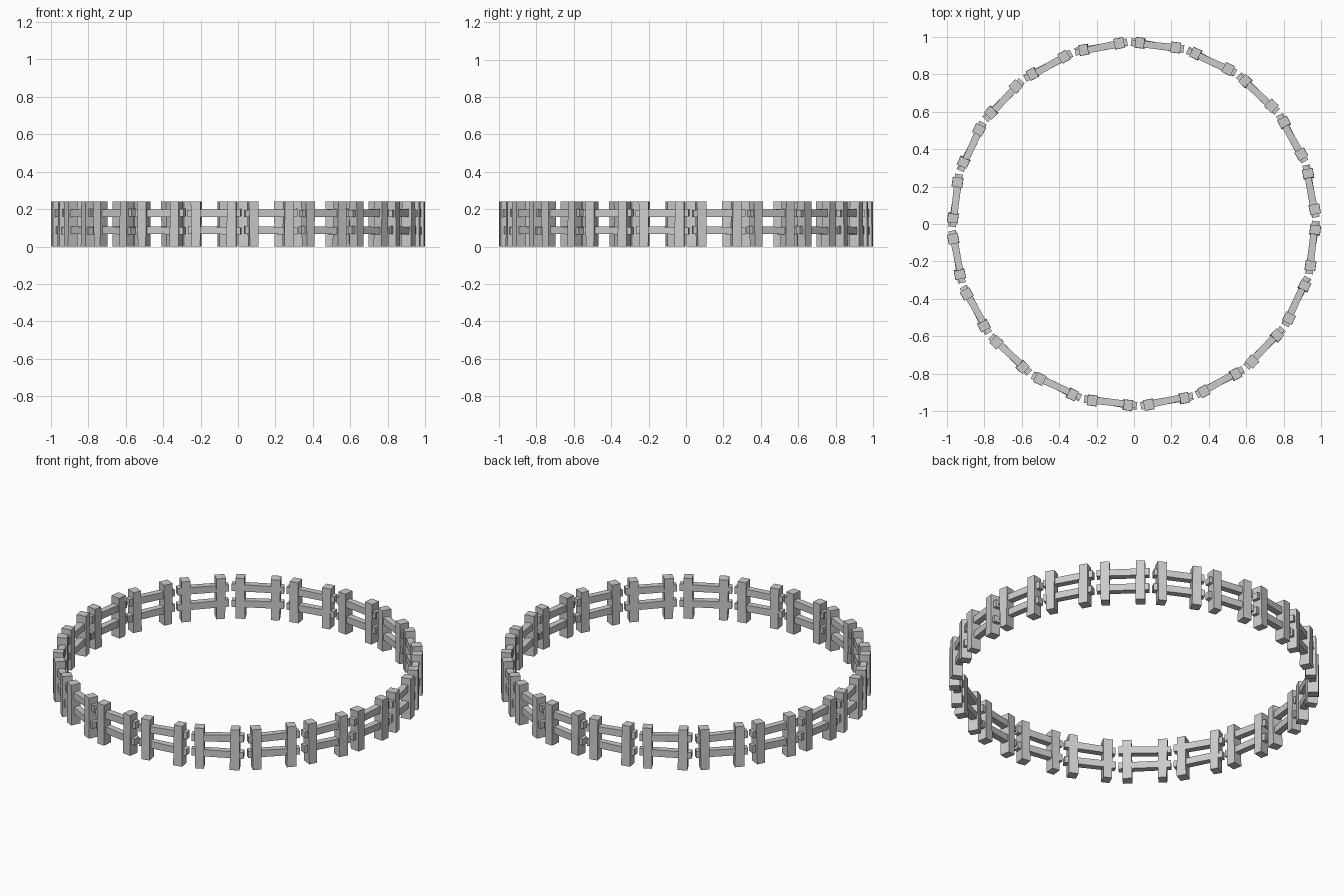
import bpy, bmesh, math
from mathutils import Matrix, Vector

if "Cube" in bpy.data.objects:
    bpy.data.objects.remove(bpy.data.objects["Cube"])

N = 20
STEP = math.radians(18)
PHASE = math.radians(82.5)
RADIUS = 0.96


def beam(bm, a, b, side, up, size_a, size_b):
    """Tapered square beam from a to b."""
    side, up = Vector(side), Vector(up)
    rings = []
    for p, (w, h) in ((a, size_a), (b, size_b)):
        rings.append([bm.verts.new(Vector(p) + side * (sx * w / 2) + up * (sy * h / 2))
                      for sx, sy in ((-1, -1), (1, -1), (1, 1), (-1, 1))])
    r0, r1 = rings
    bm.faces.new(r0[::-1])
    bm.faces.new(r1)
    for i in range(4):
        j = (i + 1) % 4
        bm.faces.new((r0[i], r0[j], r1[j], r1[i]))


def make_mesh(name, beams):
    bm = bmesh.new()
    for b in beams:
        beam(bm, *b)
    bmesh.ops.recalc_face_normals(bm, faces=bm.faces)
    me = bpy.data.meshes.new(name)
    bm.to_mesh(me)
    bm.free()
    return me


X, Y, Z = (1, 0, 0), (0, 1, 0), (0, 0, 1)

# Section frame: x points outward, y runs along the fence
posts = make_mesh("fence_posts", [
    ((0.004, -0.096, 0), (0.004, -0.098, 0.24), X, Y, (0.058, 0.046), (0.056, 0.053)),
    ((0.004, 0.094, 0), (0.004, 0.096, 0.24), X, Y, (0.058, 0.053), (0.056, 0.048)),
])
rails = make_mesh("fence_rails", [
    ((0.003, -0.142, 0.176), (-0.002, 0.142, 0.181), X, Z, (0.040, 0.038), (0.034, 0.042)),
    ((-0.002, -0.142, 0.088), (0.003, 0.142, 0.084), X, Z, (0.034, 0.042), (0.040, 0.038)),
])

# Ring of fence sections
for i in range(N):
    m = Matrix.Rotation(PHASE - i * STEP, 4, 'Z') @ Matrix.Translation((RADIUS, 0, 0))
    for me in (posts, rails):
        ob = bpy.data.objects.new(f"{me.name}_{i + 1}", me)
        ob.matrix_world = m
        bpy.context.collection.objects.link(ob)
